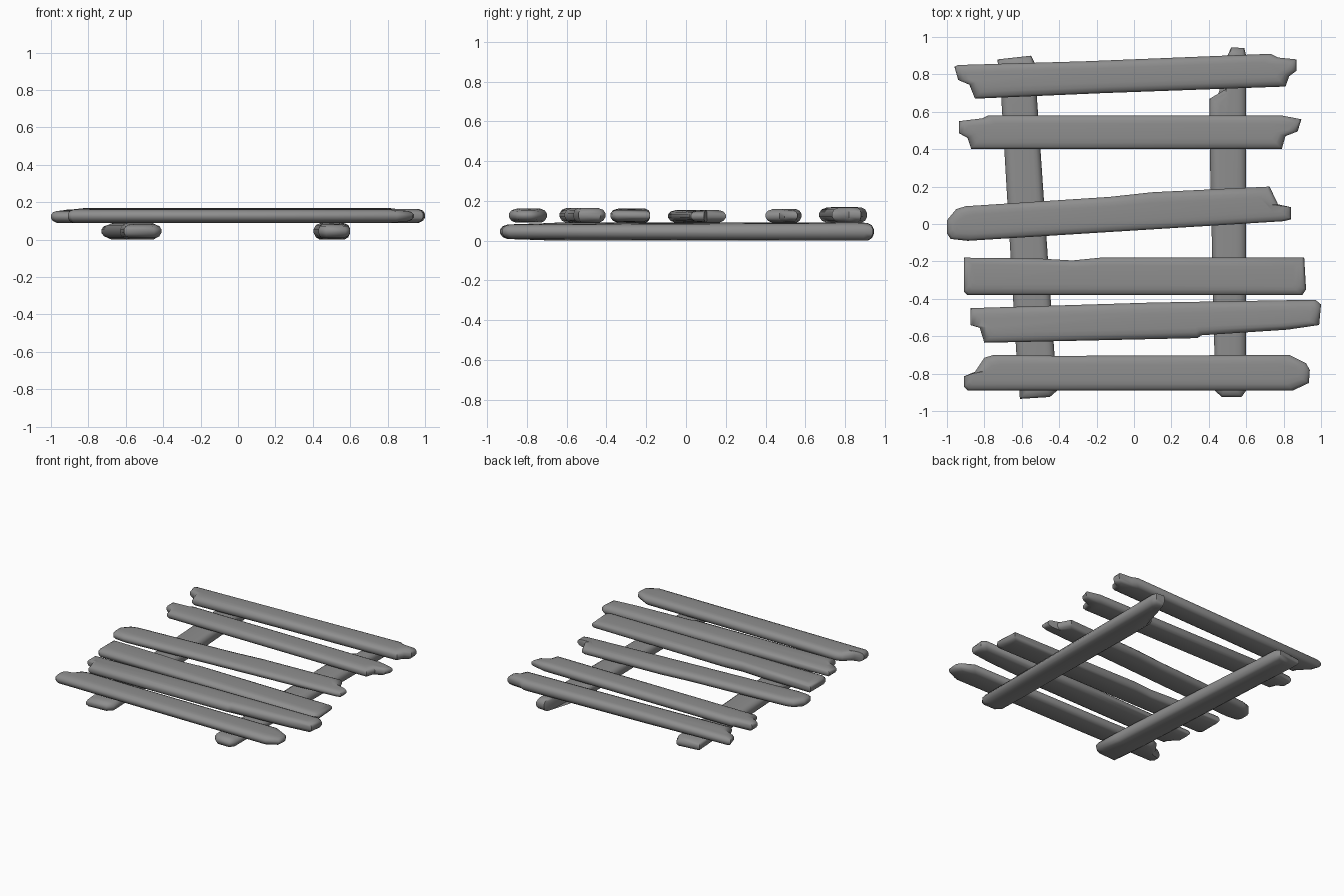
import bpy
import bmesh
from mathutils import Vector

cube = bpy.data.objects.get("Cube")
if cube:
    bpy.data.objects.remove(cube, do_unlink=True)

# One weathered grey for all timber
wood = bpy.data.materials.new("weathered_grey")
wood.use_nodes = True
grey = (0.27, 0.27, 0.27, 1)
wood.diffuse_color = grey
wood.node_tree.nodes["Principled BSDF"].inputs["Base Color"].default_value = grey

# Rounded edge profile: (inset from the outline, share of the thickness)
EDGE = [(0.035, 0), (0.012, 0.14), (0, 0.38), (0, 0.64),
        (0.012, 0.86), (0.035, 0.97), (0.06, 1)]


def plank(name, outline, bottom, top, axis=0):
    """Rounded timber from a plan outline; axis is its long direction."""
    points = [Vector(p) for p in outline]
    across = 1 - axis
    middle = sum(points, Vector((0, 0))) / len(points)
    rel = [p - middle for p in points]
    slope = sum(r[axis] * r[across] for r in rel) / sum(r[axis] ** 2 for r in rel)

    # Local frame: along the plank, and across it with the skew removed
    local = [(r[axis], r[across] - slope * r[axis]) for r in rel]
    half_length = max(abs(a) for a, c in local)
    half_width = max(abs(c) for a, c in local)
    centre_z = (bottom + top) / 2

    bm = bmesh.new()
    rings = []
    for inset, share in EDGE:
        ring = []
        for a, c in local:
            slim = 0.82 if abs(a) > 0.95 * half_length else 1
            along = a * (1 - inset / half_length)
            side = c * (1 - inset / half_width) + slope * along
            co = Vector((0, 0, centre_z + (share - 0.5) * (top - bottom) * slim))
            co[axis] = middle[axis] + along
            co[across] = middle[across] + side
            ring.append(bm.verts.new(co))
        rings.append(ring)

    count = len(points)
    for low, high in zip(rings, rings[1:]):
        for i in range(count):
            j = (i + 1) % count
            bm.faces.new((low[i], low[j], high[j], high[i]))
    caps = [bm.faces.new(rings[0][::-1]), bm.faces.new(rings[-1])]
    bmesh.ops.triangulate(bm, faces=caps)
    bmesh.ops.recalc_face_normals(bm, faces=bm.faces)

    mesh = bpy.data.meshes.new(name)
    bm.to_mesh(mesh)
    bm.free()
    mesh.materials.append(wood)
    obj = bpy.data.objects.new(name, mesh)
    bpy.context.collection.objects.link(obj)
    bpy.ops.object.select_all(action="DESELECT")
    obj.select_set(True)
    bpy.context.view_layer.objects.active = obj
    bpy.ops.object.shade_smooth_by_angle(angle=0.8)


# Two rails lying on the ground
plank("right_rail", [(-.73, .88), (-.55, .9), (-.53, .86), (-.52, .69),
                     (-.425, -.7), (-.41, -.89), (-.45, -.925), (-.61, -.935),
                     (-.63, -.68), (-.71, .68)], 0, .09, axis=1)
plank("left_rail", [(.5, .9), (.52, .945), (.59, .94), (.6, .9), (.6, -.89),
                    (.575, -.925), (.47, -.925), (.43, -.89), (.43, -.69),
                    (.405, .4), (.405, .67), (.49, .72)], 0, .09, axis=1)

# Six uneven slats across them, back to front
plank("slat_back", [(-.96, .84), (-.94, .85), (-.26, .87), (.73, .91), (.77, .89),
                    (.87, .88), (.87, .82), (.83, .79), (.81, .735), (-.16, .7),
                    (-.85, .67), (-.88, .745), (-.94, .77)], .09, .168)
plank("slat_upper", [(-.935, .55), (-.81, .565), (-.78, .58), (.79, .58),
                     (.895, .56), (.875, .495), (.81, .47), (.79, .4),
                     (-.87, .4), (-.89, .46), (-.935, .485)], .09, .16)
plank("slat_crooked", [(-1, .02), (-.95, .08), (-.9, .095), (-.13, .145), (.1, .17),
                       (.725, .2), (.77, .105), (.84, .09), (.84, .025),
                       (.8, .015), (-.89, -.09), (-.98, -.08), (-1, -.05)], .09, .155)
plank("slat_middle", [(-.91, -.18), (-.5, -.185), (-.33, -.195), (-.18, -.18),
                      (.91, -.18), (.92, -.35), (.9, -.38), (-.89, -.38),
                      (-.91, -.36)], .09, .162)
plank("slat_lower", [(-.875, -.45), (.1, -.42), (.97, -.405), (1, -.43),
                     (.99, -.54), (.82, -.565), (.36, -.595), (.34, -.61),
                     (-.8, -.635), (-.825, -.555), (-.875, -.54)], .09, .165)
plank("slat_front", [(-.91, -.815), (-.85, -.79), (-.8, -.715), (-.75, -.7),
                     (-.4, -.705), (.83, -.7), (.92, -.745), (.94, -.78),
                     (.935, -.85), (.85, -.89), (-.89, -.89), (-.91, -.87)], .09, .162)
